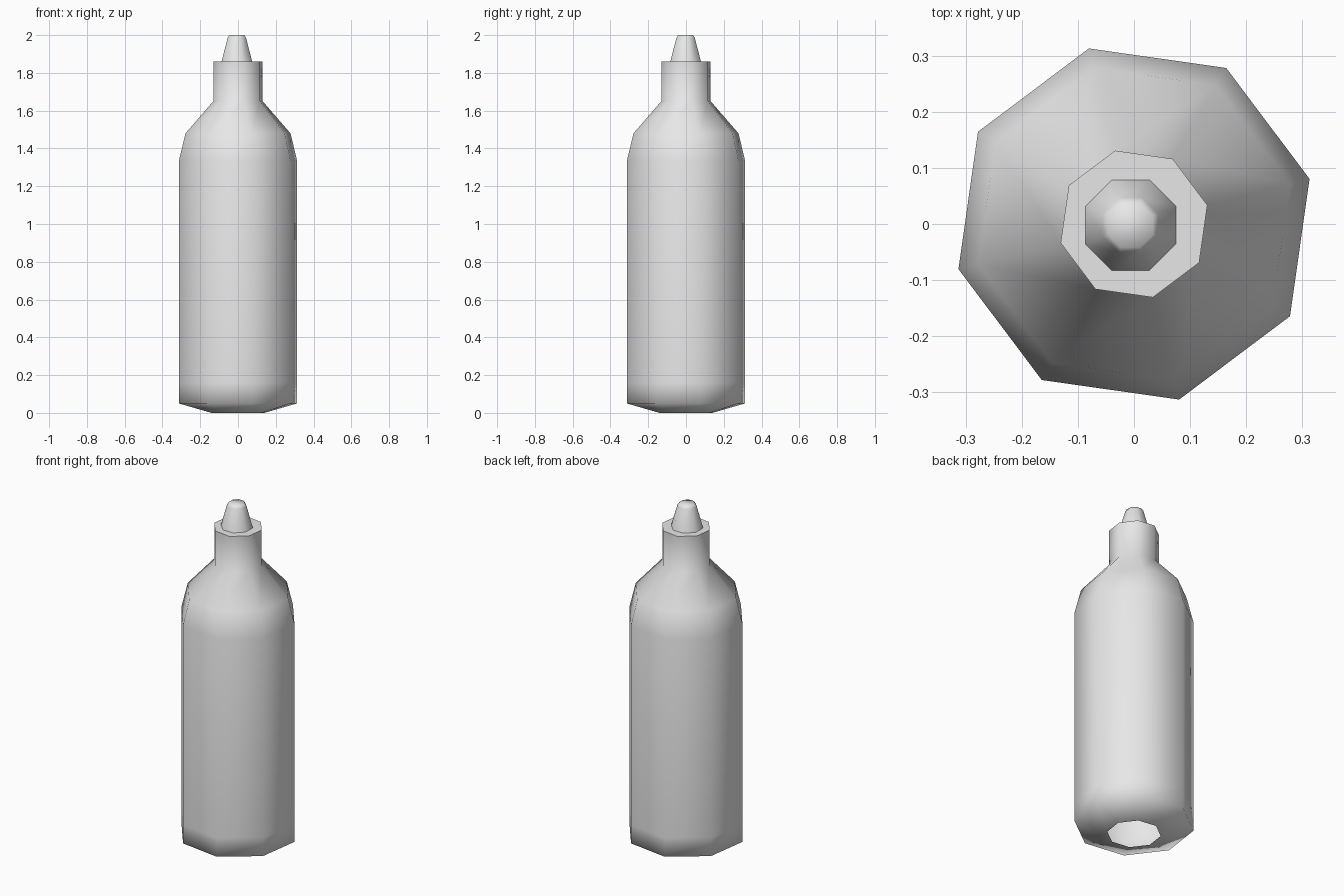
import bpy, bmesh, math

SIDES = 8

cube = bpy.data.objects.get("Cube")
if cube:
    bpy.data.objects.remove(cube, do_unlink=True)

grey = bpy.data.materials.new("light_grey")
grey.use_nodes = True
grey.diffuse_color = (0.8, 0.8, 0.8, 1)
grey.node_tree.nodes["Principled BSDF"].inputs["Base Color"].default_value = (0.8, 0.8, 0.8, 1)


def lathe(name, profile, turn, sharp, centre=(0, 0), cap=True):
    """Stack eight-sided rings of (radius, height), listed bottom to top."""
    bm = bmesh.new()
    rings = []
    for r, z in profile:
        angles = [math.radians(turn) + math.tau * i / SIDES for i in range(SIDES)]
        rings.append([bm.verts.new((centre[0] + r * math.cos(a),
                                    centre[1] + r * math.sin(a), z)) for a in angles])
    for low, high in zip(rings, rings[1:]):
        for i in range(SIDES):
            j = (i + 1) % SIDES
            bm.faces.new((low[i], low[j], high[j], high[i]))
    if cap:
        bm.faces.new(rings[-1])
    mesh = bpy.data.meshes.new(name)
    bm.to_mesh(mesh)
    bm.free()
    mesh.materials.append(grey)
    obj = bpy.data.objects.new(name, mesh)
    bpy.context.collection.objects.link(obj)
    bpy.ops.object.select_all(action='DESELECT')
    obj.select_set(True)
    bpy.context.view_layer.objects.active = obj
    bpy.ops.object.shade_smooth_by_angle(angle=math.radians(sharp))
    return obj


# Bottle: open base, straight wall, two-step shoulder and neck
lathe("bottle_body",
      [(0.145, 0), (0.323, 0.05), (0.323, 0.16), (0.323, 1.335),
       (0.287, 1.48), (0.135, 1.65), (0.135, 1.86)], 14.4, 80)

# Tapered nozzle with a softened tip
lathe("nozzle", [(0.088, 1.858), (0.053, 1.985), (0.043, 2.0)],
      22.5, 85, centre=(-0.006, -0.002))
